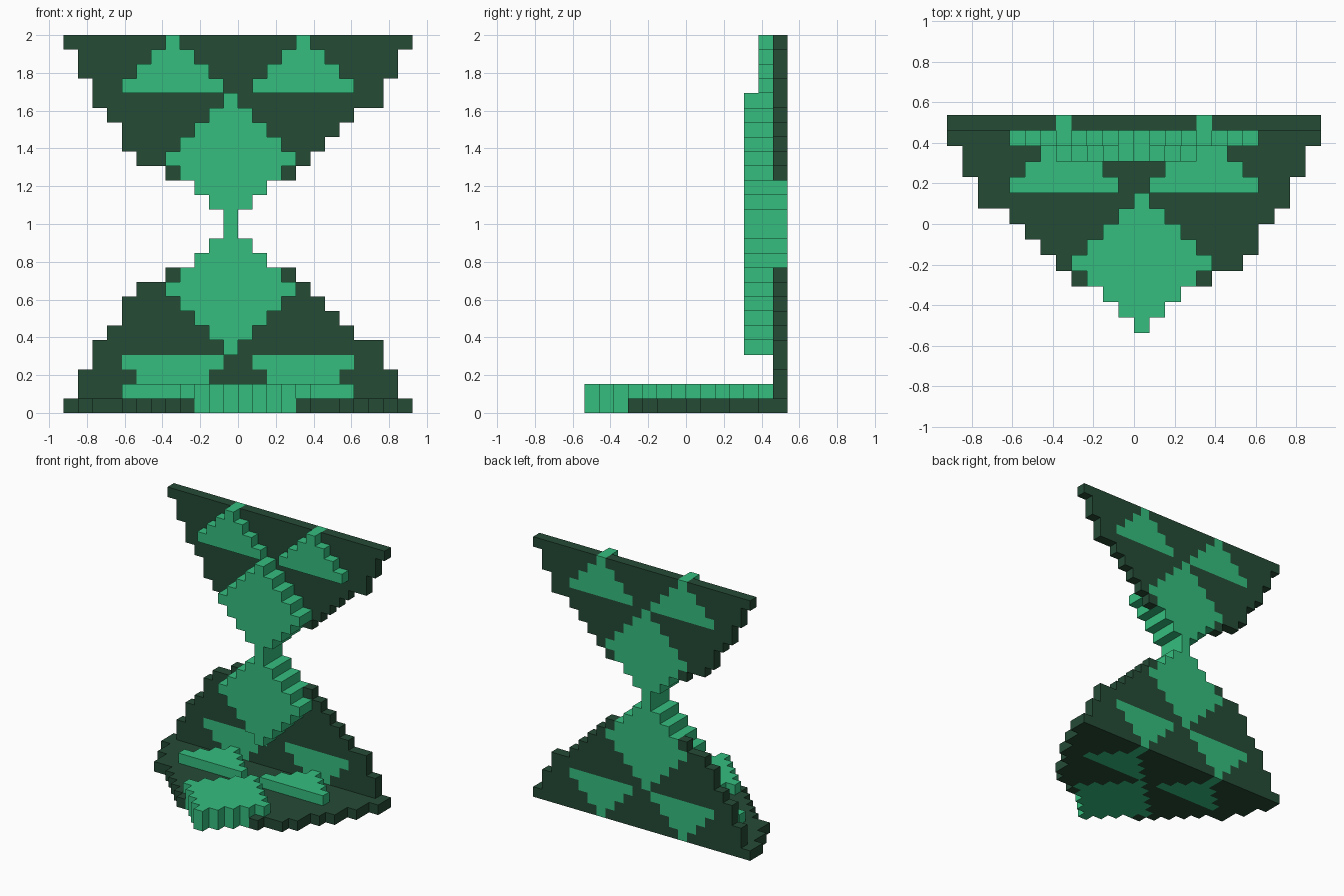
import bpy
import bmesh
from mathutils import Vector

cube = bpy.data.objects.get("Cube")
if cube:
    bpy.data.objects.remove(cube, do_unlink=True)

U = 1 / 13  # one block: the model is 26 blocks tall


def material(name, rgb):
    m = bpy.data.materials.new(name)
    m.use_nodes = True
    m.diffuse_color = (*rgb, 1)
    m.node_tree.nodes["Principled BSDF"].inputs["Base Color"].default_value = (*rgb, 1)
    return m


dark = material("dark green", (0.018, 0.069, 0.036))
bright = material("bright green", (0.036, 0.515, 0.212))


# Flat block pattern: (column, row) cells, row 0 is the wide base of the panel
def rows(spans, first=0):
    return {(c, r) for r, (a, b) in enumerate(spans, first) for c in range(a, b)}


outline = rows([(-12, 12), (-11, 11), (-11, 11), (-10, 10), (-10, 10), (-9, 8),
                (-8, 7), (-8, 6), (-7, 5), (-5, 4), (-3, 2), (-2, 1), (-1, 0)])
left_triangle = rows([(4 - k, 5 + k) for k in range(4)])
right_triangle = rows([(-5 - k, -4 + k) for k in range(4)])
diamond = rows([(-5 + abs(k), 4 - abs(k)) for k in range(-4, 5)], 4)
background = outline - left_triangle - right_triangle - diamond


def plate(name, cells, place, thick, mat):
    """Extrude the cells to a stepped solid, with faces only on its outside."""
    bm = bmesh.new()

    def quad(*pts):
        bm.faces.new([bm.verts.new(place(*p) * U) for p in pts])

    for c, r in sorted(cells):
        c1, r1, t = c + 1, r + 1, thick
        quad((c, r, t), (c1, r, t), (c1, r1, t), (c, r1, t))
        quad((c, r, 0), (c, r1, 0), (c1, r1, 0), (c1, r, 0))
        # Sides: run along each edge that has no neighbour
        for dc, dr, (ax, ay), (bx, by) in (
                (0, -1, (c, r), (c1, r)), (1, 0, (c1, r), (c1, r1)),
                (0, 1, (c1, r1), (c, r1)), (-1, 0, (c, r1), (c, r))):
            if (c + dc, r + dr) not in cells:
                quad((ax, ay, 0), (bx, by, 0), (bx, by, t), (ax, ay, t))
    # Mirrored placements turn the faces inside out, so flip them back
    o = place(0, 0, 0)
    x, y, z = (place(*a) - o for a in ((1, 0, 0), (0, 1, 0), (0, 0, 1)))
    if x.cross(y).dot(z) < 0:
        bmesh.ops.reverse_faces(bm, faces=bm.faces[:])
    bmesh.ops.remove_doubles(bm, verts=bm.verts[:], dist=1e-4)
    me = bpy.data.meshes.new(name)
    bm.to_mesh(me)
    bm.free()
    me.materials.append(mat)
    bpy.context.collection.objects.link(bpy.data.objects.new(name, me))


# The same panel three times: (name, placement, triangle depth, diamond depth)
panels = [
    ("lower_wall", lambda c, r, d: Vector((c, 7 - d, r)), 1, 3),
    ("upper_wall", lambda c, r, d: Vector((c, 7 - d, 26 - r)), 2, 3),
    ("floor", lambda c, r, d: Vector((-c, 6 - r, d)), 2, 2),
]
for name, place, tri, dia in panels:
    plate(name + "_panel", background, place, 1, dark)
    plate(name + "_diamond", diamond, place, dia, bright)
    # The floor panel is mirrored in x, so its sides swap
    sides = (left_triangle, right_triangle)
    if name == "floor":
        sides = sides[::-1]
    plate(name + "_left_triangle", sides[0], place, tri, bright)
    plate(name + "_right_triangle", sides[1], place, tri, bright)
